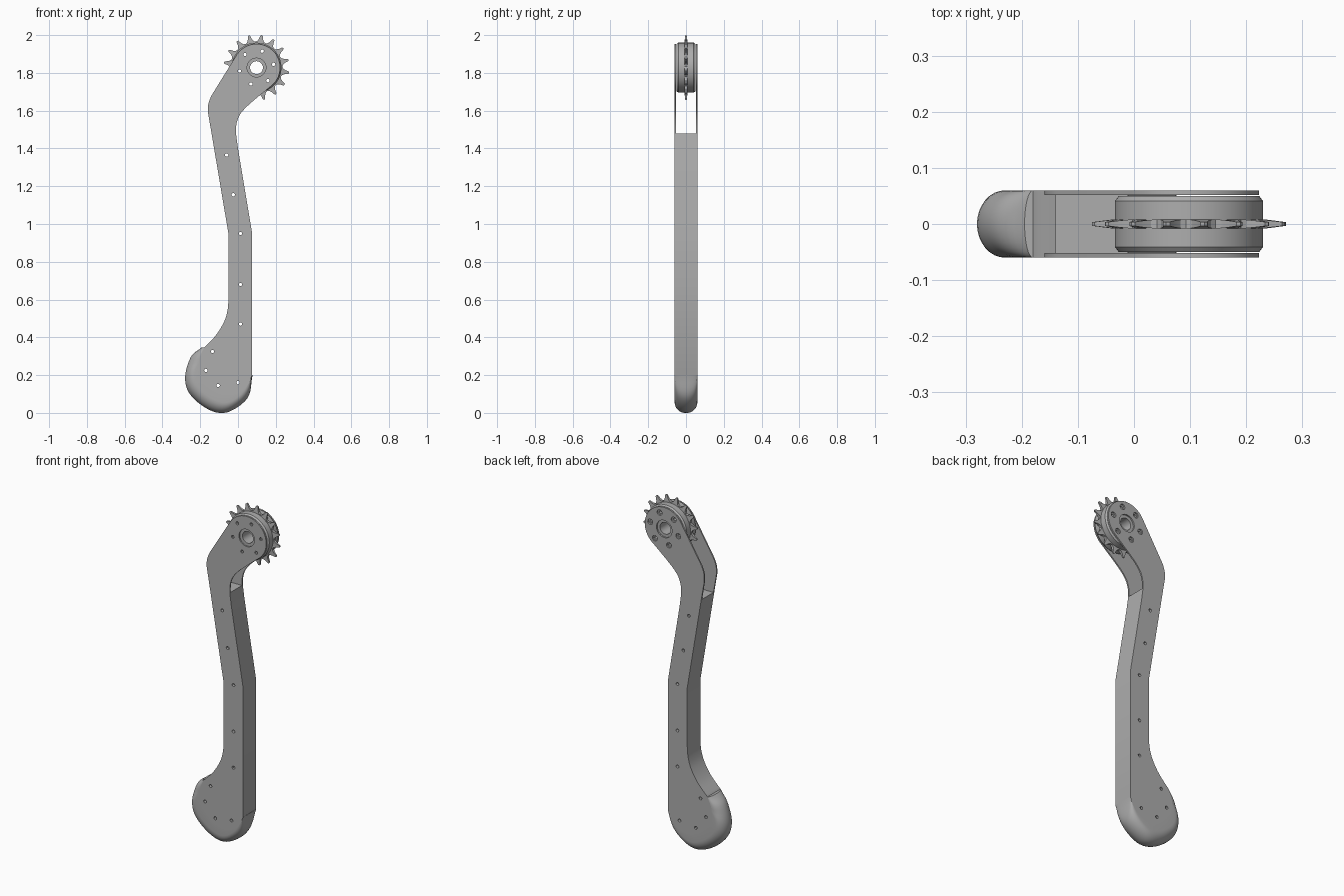
import bpy, bmesh
from math import sin, cos, pi, radians
from mathutils import Vector, Matrix

cube = bpy.data.objects.get("Cube")
if cube:
    bpy.data.objects.remove(cube)

GREY = (0.42, 0.42, 0.42, 1)
metal = bpy.data.materials.new("plain grey")
metal.use_nodes = True
metal.diffuse_color = GREY
metal.node_tree.nodes["Principled BSDF"].inputs["Base Color"].default_value = GREY

HUB = Vector((0.098, 1.828))
HALF = 0.06          # half width of the leg
SKIN = 0.008         # cheek plate thickness


def finish(name, bm):
    """Clean a bmesh and turn it into a shaded object."""
    bmesh.ops.remove_doubles(bm, verts=bm.verts, dist=1e-5)
    bmesh.ops.recalc_face_normals(bm, faces=bm.faces)
    mesh = bpy.data.meshes.new(name)
    bm.to_mesh(mesh)
    bm.free()
    mesh.materials.append(metal)
    obj = bpy.data.objects.new(name, mesh)
    bpy.context.collection.objects.link(obj)
    bpy.ops.object.select_all(action='DESELECT')
    obj.select_set(True)
    bpy.context.view_layer.objects.active = obj
    bpy.ops.object.shade_smooth_by_angle(angle=radians(30))
    return obj


def circle(centre, radius, n=16, start=0.0, sweep=2 * pi):
    return [Vector(centre) + radius * Vector((cos(start + sweep * i / n), sin(start + sweep * i / n)))
            for i in range(n)]


def smooth(points, steps=6):
    """Catmull-Rom curve through the points."""
    p = [Vector(q) for q in points]
    p = [2 * p[0] - p[1]] + p + [2 * p[-1] - p[-2]]
    out = []
    for a, b, c, d in zip(p, p[1:], p[2:], p[3:]):
        for i in range(steps):
            t = i / steps
            out.append(0.5 * (2 * b + (c - a) * t + (2 * a - 5 * b + 4 * c - d) * t * t
                              + (3 * b - a - 3 * c + d) * t ** 3))
    return out + [p[-2]]


def plate(name, loops, y0, y1, shape=None):
    """Extruded profile in the XZ plane; the first loop is the outline, the rest are holes."""
    curve = bpy.data.curves.new(name, 'CURVE')
    curve.dimensions = '2D'
    curve.fill_mode = 'BOTH'
    curve.extrude = (y1 - y0) / 2
    for loop in loops:
        spline = curve.splines.new('POLY')
        spline.points.add(len(loop) - 1)
        for point, co in zip(spline.points, loop):
            point.co = (co[0], co[1], 0, 1)
        spline.use_cyclic_u = True
    helper = bpy.data.objects.new(name + " helper", curve)
    bpy.context.collection.objects.link(helper)
    bpy.context.view_layer.update()
    mesh = bpy.data.meshes.new_from_object(helper.evaluated_get(bpy.context.evaluated_depsgraph_get()))
    bpy.data.objects.remove(helper)
    bpy.data.curves.remove(curve)
    mesh.transform(Matrix.Translation((0, (y0 + y1) / 2, 0)) @ Matrix.Rotation(pi / 2, 4, 'X'))
    bm = bmesh.new()
    bm.from_mesh(mesh)
    bpy.data.meshes.remove(mesh)
    if shape:
        for v in bm.verts:
            shape(v)
    return finish(name, bm)


# Leg outline, running down the rear edge, round the foot and up the other edge
sole = smooth([(-0.18, 0.345), (-0.205, 0.285), (-0.203, 0.235), (-0.178, 0.18),
               (-0.11, 0.118), (-0.03, 0.10), (0.045, 0.14), (0.075, 0.2)])
calf = smooth([(-0.05, 0.60), (-0.056, 0.54), (-0.075, 0.48), (-0.118, 0.41), (-0.18, 0.345)])[:-1]
lower = [(-0.14, 1.48), (-0.05, 0.945)] + calf + sole + [(0.075, 0.95), (0.0, 1.40), (-0.011, 1.48)]
knee = smooth([(-0.011, 1.48), (-0.008, 1.53), (0.008, 1.575), (0.04, 1.615), (0.09, 1.66)])[1:]
head = circle(HUB, 0.125, 40, radians(-55), radians(205))
shin = smooth([(-0.125, 1.705), (-0.145, 1.67), (-0.158, 1.63), (-0.159, 1.59)])
outline = lower + knee + head + shin

# Bolt holes
bolts = [(-0.06, 1.365), (-0.025, 1.155), (0.013, 0.95), (0.013, 0.68), (0.013, 0.47),
         (-0.135, 0.325), (-0.17, 0.225), (-0.105, 0.145), (0.0, 0.16)]
leg_holes = [circle(b, 0.009, 12) for b in bolts]
hub_bolts = circle(HUB, 0.092, 6, radians(11))
hub_holes = [circle(b, 0.009, 12) for b in hub_bolts]
wide_holes = [circle(b, 0.016, 16) for b in hub_bolts]
bore = circle(HUB, 0.05, 32)

# Leg: two cheek plates around a solid core that stops below the fork
plate("front_cheek", [outline, bore] + leg_holes + hub_holes, -HALF, SKIN - HALF)
plate("back_cheek", [outline, bore] + leg_holes + wide_holes, HALF - SKIN, HALF)
plate("leg_core", [lower] + leg_holes, SKIN - HALF, HALF - SKIN)

# Hub drum with bored centre
plate("hub_drum", [circle(HUB, 0.124, 64), circle(HUB, 0.034, 32)] + hub_holes, -0.05, 0.05)

# Chamfered rim around the drum
bm = bmesh.new()
section = [(0.122, -0.05), (0.125, -0.05), (0.132, -0.041), (0.132, 0.041), (0.125, 0.05), (0.122, 0.05)]
ring = [bm.verts.new((HUB.x + r, y, HUB.y)) for r, y in section]
edges = [bm.edges.new((a, b)) for a, b in zip(ring, ring[1:])]
bmesh.ops.spin(bm, geom=ring + edges, cent=(HUB.x, 0, HUB.y), axis=(0, 1, 0),
               angle=2 * pi, steps=64)
finish("drum_rim", bm)

# Sprocket with tapered teeth
TEETH = 16
tooth = [(-0.5, 0.137), (-0.32, 0.141), (-0.18, 0.153), (-0.09, 0.172),
         (0, 0.175), (0.09, 0.172), (0.18, 0.153), (0.32, 0.141)]
teeth = []
for i in range(TEETH):
    for t, r in tooth:
        a = radians(81) + (i + t) * 2 * pi / TEETH
        teeth.append(HUB + r * Vector((cos(a), sin(a))))


def thin_tip(v):
    r = (Vector((v.co.x, v.co.z)) - HUB).length
    v.co.y *= 1 - 0.6 * max(0, r - 0.137) / 0.038


plate("sprocket", [teeth, circle(HUB, 0.12, 48)], -0.008, 0.008, thin_tip)

# Rounded foot pad wrapped around the sole
tread = smooth([(-0.195, 0.345), (-0.25, 0.295), (-0.28, 0.19), (-0.255, 0.10),
                (-0.16, 0.02), (-0.06, 0.002), (0.05, 0.078), (0.077, 0.2)])
bm = bmesh.new()
rows = []
for a, b in zip(sole, tread):
    gap = (b - a).length
    out = (b - a).normalized()
    r = min(HALF, gap)
    path = [(0, HALF)] + [(gap - r + r * sin(k * pi / 16), HALF * cos(k * pi / 16)) for k in range(17)] + [(0, -HALF)]
    rows.append([bm.verts.new((a.x + out.x * d, y, max(0, a.y + out.y * d))) for d, y in path])
for p, q in zip(rows, rows[1:]):
    for k in range(len(p)):
        n = (k + 1) % len(p)
        bm.faces.new((p[k], p[n], q[n], q[k]))
bm.faces.new(rows[0])
bm.faces.new(rows[-1])
finish("foot_pad", bm)
